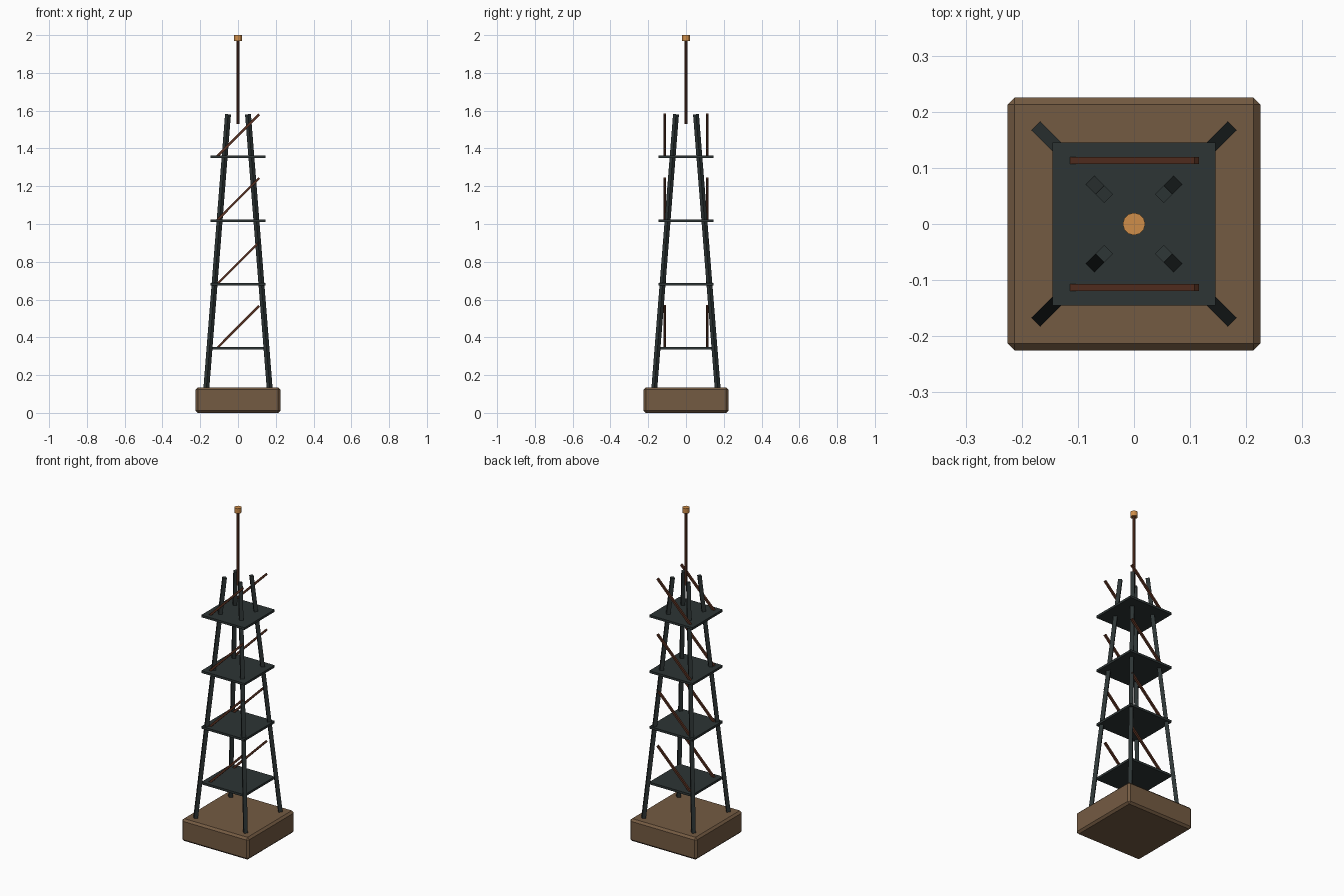
import bpy
from mathutils import Vector, Matrix

if "Cube" in bpy.data.objects:
    bpy.data.objects.remove(bpy.data.objects["Cube"])


def material(name, rgb):
    m = bpy.data.materials.new(name)
    m.diffuse_color = (*rgb, 1)
    m.use_nodes = True
    m.node_tree.nodes["Principled BSDF"].inputs["Base Color"].default_value = m.diffuse_color
    return m


WOOD = material("brown_base", (0.175, 0.104, 0.055))
STEEL = material("dark_steel", (0.026, 0.035, 0.035))
RUST = material("rust_brown", (0.095, 0.030, 0.015))
COPPER = material("copper", (0.62, 0.27, 0.068))


def box(name, centre, size, mat):
    bpy.ops.mesh.primitive_cube_add(size=1, location=centre)
    o = bpy.context.object
    o.name = name
    o.data.transform(Matrix.Diagonal((*size, 1)))
    o.data.materials.append(mat)
    return o


def beam(name, a, b, width, side, mat):
    """Square bar from a to b, with one face pair square to the side direction."""
    a, b = Vector(a), Vector(b)
    axis = (b - a).normalized()
    side = Vector(side).normalized()
    up = axis.cross(side)
    o = box(name, (0, 0, 0), (width, width, (b - a).length), mat)
    rot = Matrix((side, up, axis)).transposed().to_4x4()
    o.matrix_world = Matrix.Translation((a + b) / 2) @ rot
    return o


def rod(name, z0, z1, radius, sides, mat):
    bpy.ops.mesh.primitive_cylinder_add(vertices=sides, radius=radius, depth=z1 - z0,
                                        location=(0, 0, (z0 + z1) / 2))
    o = bpy.context.object
    o.name = name
    o.data.materials.append(mat)
    return o


# Chamfered base block
base = box("base", (0, 0, 0.0675), (0.45, 0.45, 0.135), WOOD)
bevel = base.modifiers.new("chamfer", 'BEVEL')
bevel.width = 0.012
bevel.segments = 1

# Four leaning legs, turned to face the corners
for sx in (-1, 1):
    for sy in (-1, 1):
        beam("leg", (0.168 * sx, 0.168 * sy, 0.125), (0.053 * sx, 0.053 * sy, 1.58),
             0.022, (-sy, sx, 0), STEEL)

# Platforms with a diagonal brace on the front and back of each level
for i in range(4):
    z = 0.342 + 0.338 * i
    box("platform", (0, 0, z), (0.29, 0.29, 0.0135), STEEL)
    for y in (-0.113, 0.113):
        beam("brace", (-0.112, y, z), (0.112, y, z + 0.225), 0.012, (0, 1, 0), RUST)

# Mast and its cap
rod("mast", 1.53, 1.975, 0.009, 8, RUST)
rod("mast_cap", 1.97, 2.0, 0.02, 12, COPPER)
